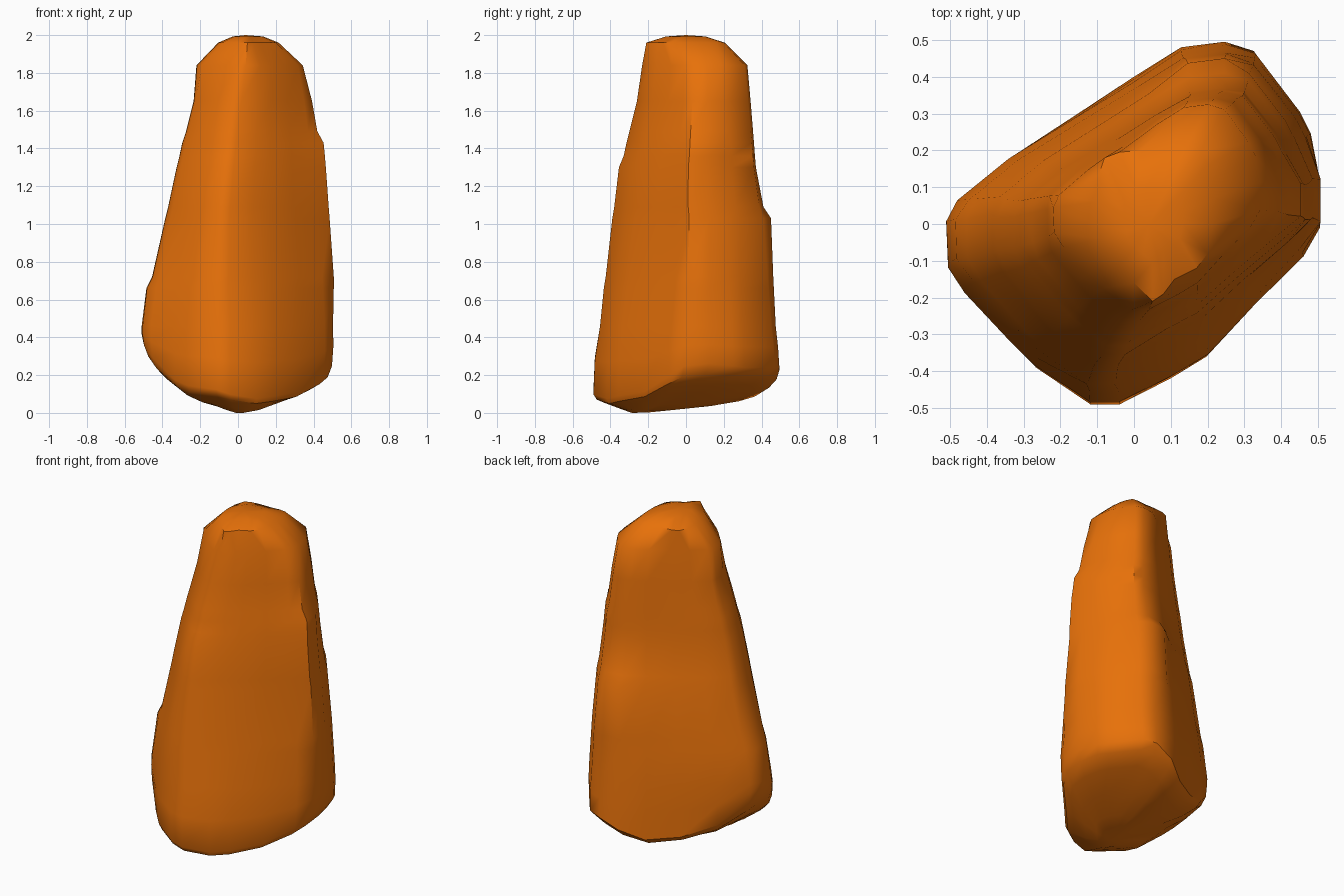
import bpy, bmesh

if "Cube" in bpy.data.objects:
    bpy.data.objects.remove(bpy.data.objects["Cube"])


def lerp_profile(pts, t):
    """Piecewise linear lookup in a list of (position, value)."""
    if t <= pts[0][0]:
        return pts[0][1]
    for (a, va), (b, vb) in zip(pts, pts[1:]):
        if t <= b:
            return va + (vb - va) * (t - a) / (b - a)
    return pts[-1][1]


# plan outline of the stone, counter-clockwise from the right corner
PLAN = [(.505, .12), (.48, .25), (.45, .31), (.33, .47), (.25, .495), (.13, .48),
        (0, .40), (-.17, .29), (-.34, .18), (-.48, .06), (-.51, 0), (-.505, -.12),
        (-.46, -.19), (-.34, -.32), (-.27, -.39), (-.12, -.49), (-.04, -.49),
        (.10, -.42), (.20, -.36), (.33, -.22), (.46, -.09), (.505, -.01)]

# height, x min, x max, y min, y max
LEVELS = [(.46, -.51, .503, -.455, .475), (.66, -.485, .507, -.435, .465),
          (.72, -.455, .507, -.425, .462), (1.03, -.385, .485, -.39, .45),
          (1.09, -.37, .48, -.38, .41), (1.30, -.325, .465, -.355, .37),
          (1.36, -.31, .46, -.33, .365), (1.43, -.295, .453, -.315, .36),
          (1.49, -.275, .42, -.30, .355), (1.65, -.235, .392, -.26, .342),
          (1.84, -.22, .343, -.232, .325)]

# rim of the crown, point for point with the plan
CAP = [(.215, .07), (.21, .12), (.2, .16), (.18, .20), (.14, .205), (.1, .2),
       (.02, .2), (-.04, .195), (-.08, .18), (-.1, .12), (-.105, .06), (-.1, 0),
       (-.09, -.04), (-.08, -.08), (-.04, -.115), (0, -.16), (.05, -.21),
       (.08, -.19), (.11, -.15), (.17, -.12), (.2, -.08), (.215, 0)]

# underside height, added up along x and along y
UNDER_X = [(-.51, .33), (-.40, .19), (-.25, .08), (0, 0), (.12, .02), (.2, .05),
           (.39, .11), (.48, .17), (.51, .21)]
UNDER_Y = [(-.49, .07), (-.41, .04), (-.28, 0), (.12, .04), (.3, .07), (.45, .12), (.5, .15)]


def under(x, y):
    return lerp_profile(UNDER_X, x) + lerp_profile(UNDER_Y, y)


bm = bmesh.new()
rings = []

# tilted, uneven underside
for s in (.3, .55, .8, .94):
    cy = -.2 * (1 - s)
    rings.append([bm.verts.new((x * s, y * s + cy, under(x * s, y * s + cy))) for x, y in PLAN])
rings.append([bm.verts.new((x * .985, y, under(x, y) + .02)) for x, y in PLAN])
rings.append([bm.verts.new((x, y * .985, (under(x, y) + .48) / 2)) for x, y in PLAN])

# tapering body: corners follow the chipped profiles, faces stay straighter
first, last = LEVELS[0], LEVELS[-1]
for lv in LEVELS:
    z = lv[0]
    t = (z - first[0]) / (last[0] - first[0])
    soft = [.45 * a + .55 * (b + (c - b) * t) for a, b, c in zip(lv, first, last)]
    ring = []
    for x, y in PLAN:
        px = lv if abs(x) > .49 else soft
        py = lv if abs(y) > .475 else soft
        u, v = (x + .51) / 1.015, (y + .49) / .985
        lean = -.2 * t * (1 - t) * max(0, 1 - 2.5 * v)
        ring.append(bm.verts.new((px[1] + (px[2] - px[1]) * u + lean,
                                  py[3] + (py[4] - py[3]) * v, z)))
    rings.append(ring)

# crown
rings.append([bm.verts.new((x, y, 1.96)) for x, y in CAP])
rings.append([bm.verts.new((.05 + (x - .05) * .5, y * .5, 1.993)) for x, y in CAP])

n = len(PLAN)
for lo, hi in zip(rings, rings[1:]):
    for i in range(n):
        j = (i + 1) % n
        bm.faces.new((lo[i], lo[j], hi[j], hi[i]))

# closing fans
top = bm.verts.new((.04, 0, 2))
bottom = bm.verts.new((0, -.2, under(0, -.2)))
for i in range(n):
    j = (i + 1) % n
    bm.faces.new((rings[-1][i], rings[-1][j], top))
    bm.faces.new((rings[0][j], rings[0][i], bottom))

# stand on the ground
zmin = min(v.co.z for v in bm.verts)
for v in bm.verts:
    if v.co.z < .46:
        v.co.z -= zmin * (1 - v.co.z / .46)
bmesh.ops.recalc_face_normals(bm, faces=bm.faces)

mesh = bpy.data.meshes.new("standing_stone")
bm.to_mesh(mesh)
bm.free()
stone = bpy.data.objects.new("standing_stone", mesh)
bpy.context.collection.objects.link(stone)

mat = bpy.data.materials.new("orange_stone")
mat.diffuse_color = (.8, .165, .003, 1)
mat.use_nodes = True
mat.node_tree.nodes["Principled BSDF"].inputs["Base Color"].default_value = mat.diffuse_color
mesh.materials.append(mat)

bpy.context.view_layer.objects.active = stone
stone.select_set(True)
bpy.ops.object.shade_smooth_by_angle(angle=.7)
